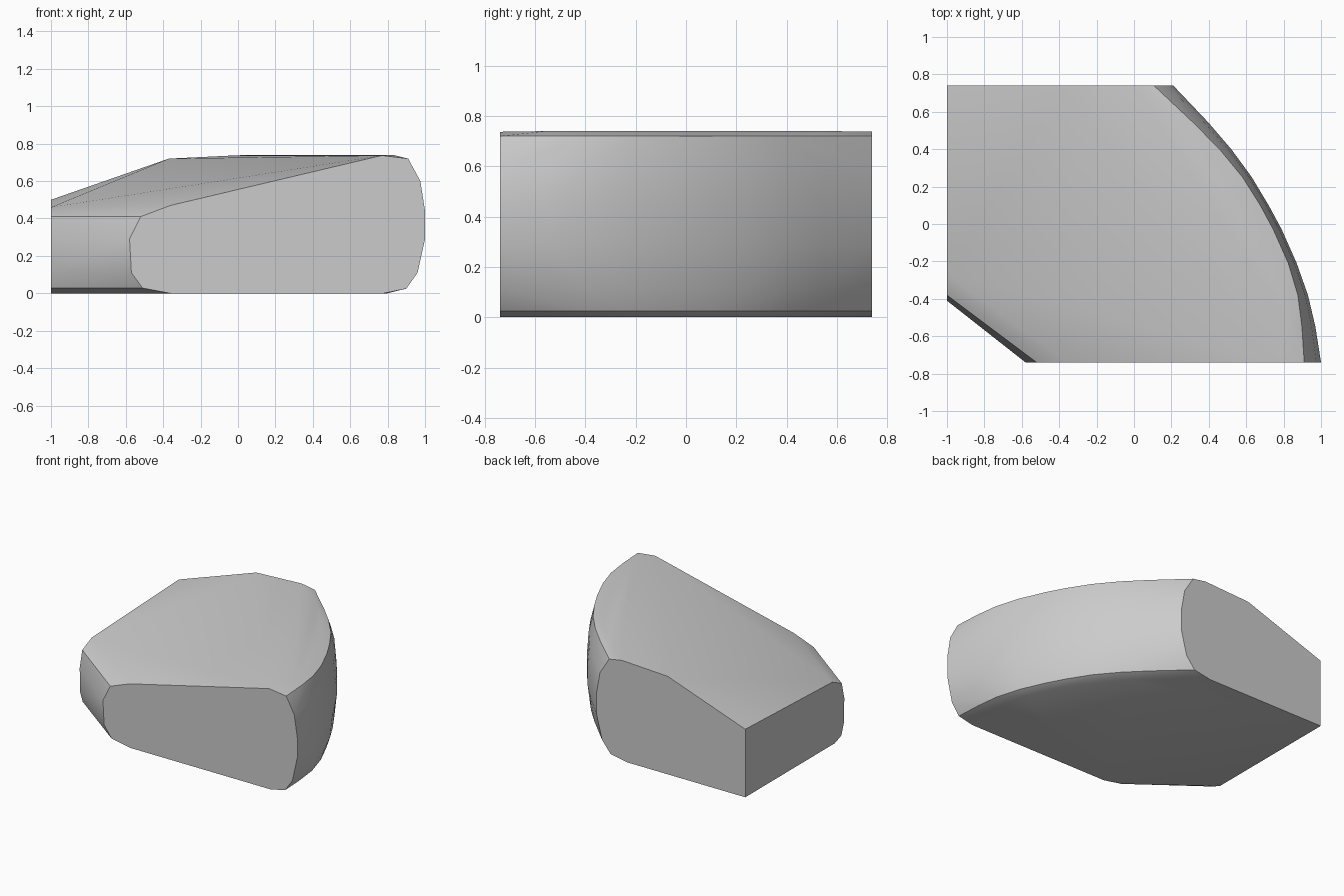
import bpy, bmesh, math

cube = bpy.data.objects.get("Cube")
if cube:
    bpy.data.objects.remove(cube, do_unlink=True)

HALF = 0.74  # half depth

# Grey stone material
stone = bpy.data.materials.new("grey stone")
stone.use_nodes = True
GREY = (0.6, 0.6, 0.6, 1)
stone.diffuse_color = GREY
stone.node_tree.nodes["Principled BSDF"].inputs["Base Color"].default_value = GREY

points = []

# Curved outer side: a bulging section (inset, height) carried along the plan curve
section = [(0.22, 0), (0.1, 0.025), (0.04, 0.11), (0, 0.29), (0, 0.44),
           (0.025, 0.6), (0.09, 0.72)]
# x, y, inset scale
outer_curve = [(0.21, HALF, 1.15), (0.4, 0.54, 0.9), (0.52, 0.4, 0.7), (0.63, 0.25, 0.55),
               (0.72, 0.1, 0.5), (0.79, -0.03, 0.5), (0.87, -0.21, 0.5),
               (0.93, -0.38, 0.6), (0.97, -0.55, 0.8), (1, -HALF, 1)]
for x, y, scale in outer_curve:
    points += [(x - inset * scale, y, z) for inset, z in section]
    if abs(y) < 0.6:
        points.append((x - 0.14, y, 0.74))

# Cut corner: a bulging section, inset in x at the front and in y on the left
corner = [(0.22, 0), (0.07, 0.028), (0.01, 0.11), (0, 0.29), (0.06, 0.41)]
for inset, z in corner:
    points.append((-0.58 + inset, -HALF, z))
    points.append((-1, -0.41 + inset * 0.5, z))

# Sloping top: front edge, left edge and back edge
points += [(-0.36, -HALF, 0.47), (0.77, -HALF, 0.737),
           (-1, -0.27, 0.46), (-1, HALF, 0.5), (-1, HALF, 0),
           (-0.37, HALF, 0.72), (0, HALF, 0.738)]

# Wrap the outlines into one solid block
bm = bmesh.new()
for p in points:
    bm.verts.new(p)
hull = bmesh.ops.convex_hull(bm, input=bm.verts)
loose = [v for v in bm.verts if not v.link_faces]
bmesh.ops.delete(bm, geom=loose, context="VERTS")
bmesh.ops.dissolve_limit(bm, angle_limit=math.radians(1), verts=bm.verts, edges=bm.edges)
bmesh.ops.recalc_face_normals(bm, faces=bm.faces)

mesh = bpy.data.meshes.new("stone_block")
bm.to_mesh(mesh)
bm.free()
mesh.materials.append(stone)
block = bpy.data.objects.new("stone_block", mesh)
bpy.context.collection.objects.link(block)

bpy.context.view_layer.objects.active = block
block.select_set(True)
bpy.ops.object.shade_smooth_by_angle(angle=math.radians(32))
